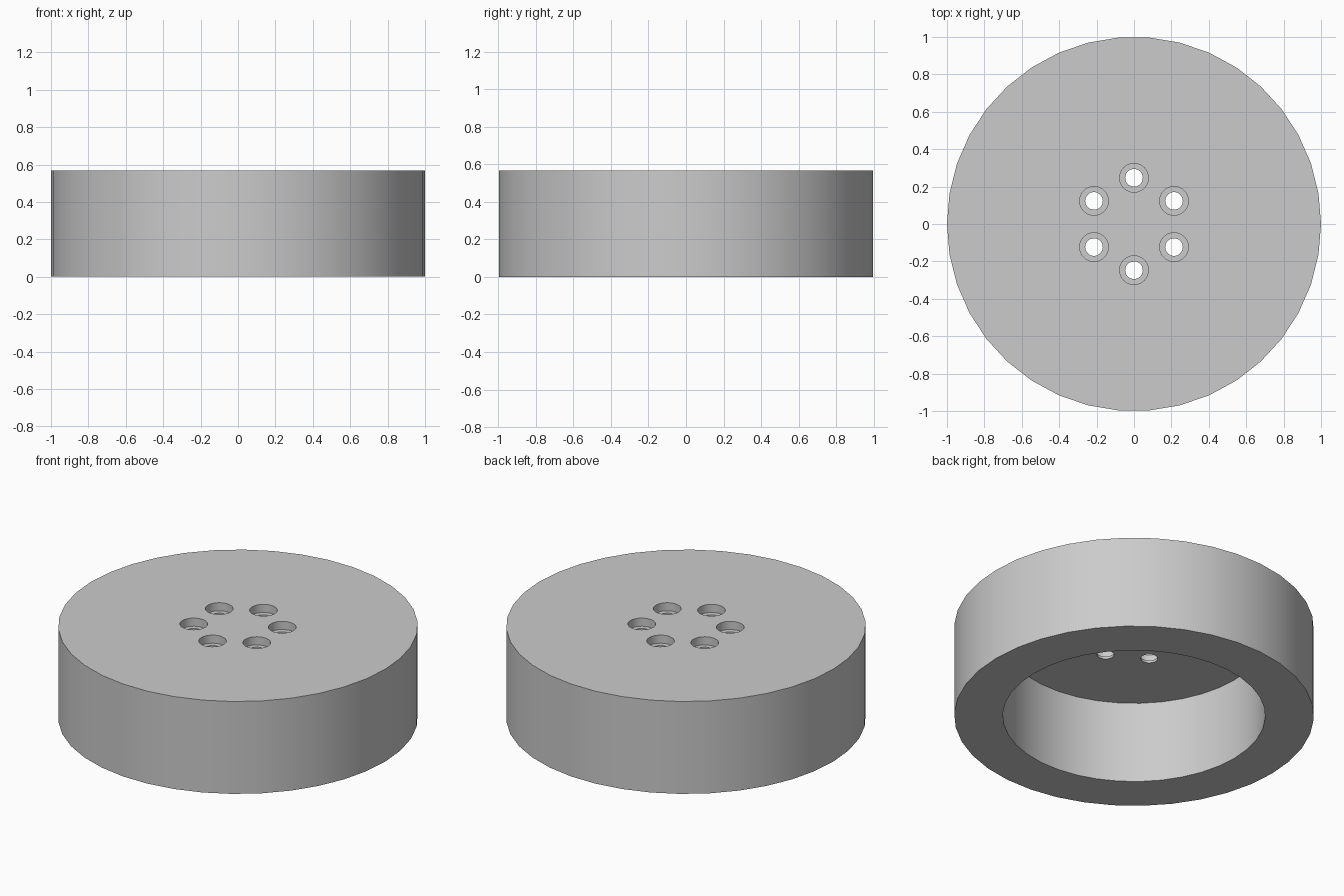
import bpy, bmesh, math
from mathutils import Matrix

cube = bpy.data.objects.get("Cube")
if cube:
    bpy.data.objects.remove(cube, do_unlink=True)

HEIGHT, CAVITY_TOP, RECESS_FLOOR = 0.567, 0.502, 0.517
BOLT_CIRCLE = 0.247

grey = bpy.data.materials.new("plain grey")
grey.use_nodes = True
colour = (0.6, 0.6, 0.6, 1)
grey.diffuse_color = colour
grey.node_tree.nodes["Principled BSDF"].inputs["Base Color"].default_value = colour


def cylinder(name, radius, z0, z1, sides, centres=((0, 0),)):
    """Upright cylinders, one per centre, with a corner on the +x axis."""
    bm = bmesh.new()
    for x, y in centres:
        place = Matrix.Translation((x, y, (z0 + z1) / 2)) @ Matrix.Rotation(math.pi / 2, 4, "Z")
        bmesh.ops.create_cone(bm, cap_ends=True, segments=sides, radius1=radius,
                              radius2=radius, depth=z1 - z0, matrix=place)
    mesh = bpy.data.meshes.new(name)
    bm.to_mesh(mesh)
    bm.free()
    mesh.materials.append(grey)
    obj = bpy.data.objects.new(name, mesh)
    bpy.context.collection.objects.link(obj)
    return obj


# Round cap body
body = cylinder("cap_body", 1.0, 0, HEIGHT, 38)

# Cutters: open underside, recessed screw seats and through holes
angles = [math.radians(30 + 60 * i) for i in range(6)]
ring = [(BOLT_CIRCLE * math.cos(a), BOLT_CIRCLE * math.sin(a)) for a in angles]
cutters = [
    cylinder("cavity_cutter", 0.73, -0.1, CAVITY_TOP, 38),
    cylinder("screw_recess_cutter", 0.077, RECESS_FLOOR, HEIGHT + 0.1, 32, ring),
    cylinder("screw_hole_cutter", 0.047, CAVITY_TOP - 0.1, HEIGHT + 0.1, 32, ring),
]
bpy.ops.object.select_all(action="DESELECT")
body.select_set(True)
bpy.context.view_layer.objects.active = body
for cutter in cutters:
    mod = body.modifiers.new(cutter.name, "BOOLEAN")
    mod.operation = "DIFFERENCE"
    mod.solver = "EXACT"
    mod.object = cutter
    bpy.ops.object.modifier_apply(modifier=mod.name)
    bpy.data.objects.remove(cutter, do_unlink=True)

# Smooth walls, crisp rims
bpy.ops.object.shade_smooth_by_angle(angle=math.radians(30))
